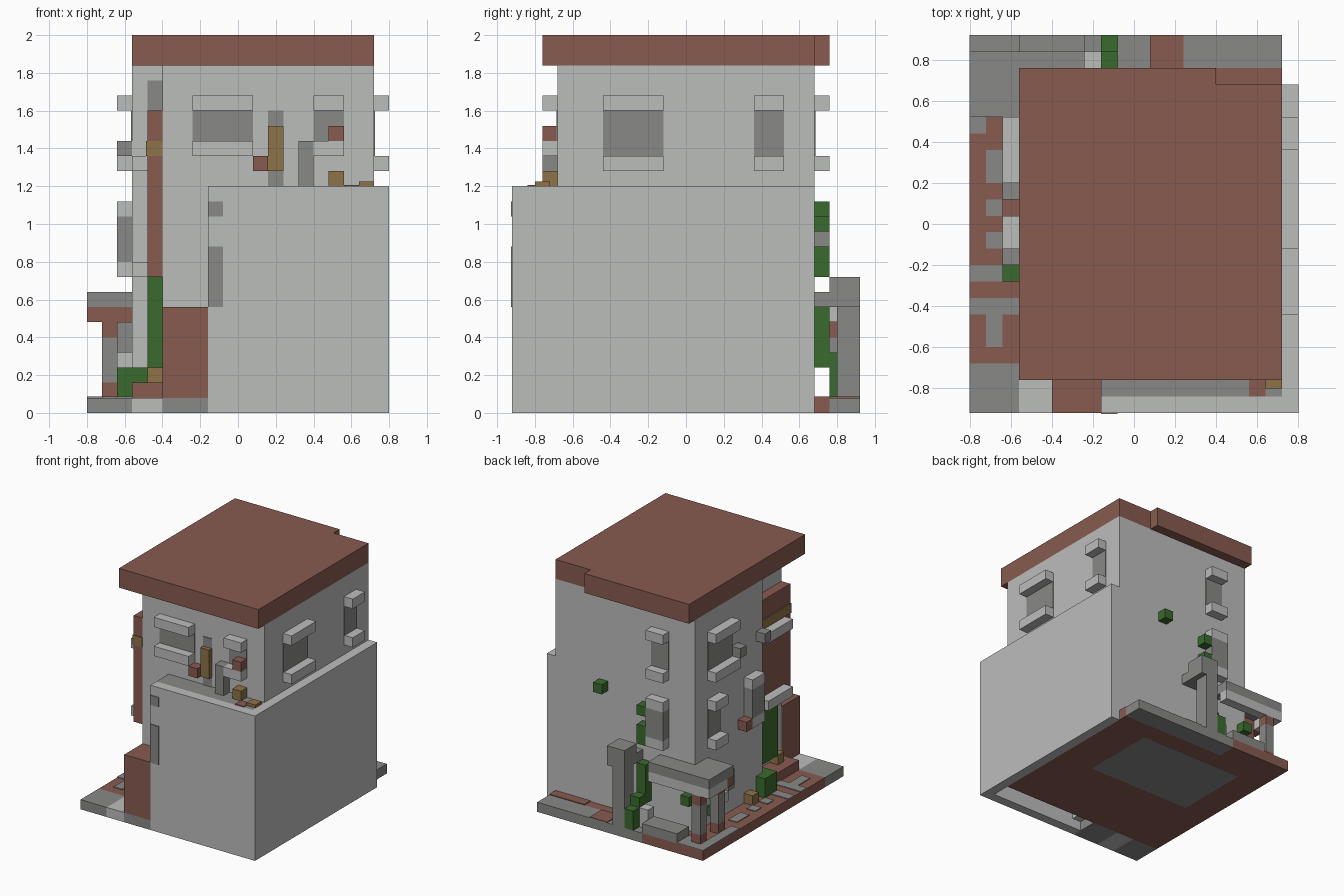
import bpy
import bmesh
from mathutils import Vector

if "Cube" in bpy.data.objects:
    bpy.data.objects.remove(bpy.data.objects["Cube"], do_unlink=True)

UNIT = 0.08                       # one block
ORIGIN = Vector((-0.8, -0.92, 0))
THIN = 0.08                       # plate thickness, in blocks


def material(name, r, g, b):
    mat = bpy.data.materials.new(name)
    mat.use_nodes = True
    mat.diffuse_color = (r, g, b, 1)
    mat.node_tree.nodes["Principled BSDF"].inputs["Base Color"].default_value = (r, g, b, 1)
    return mat


light = material("light plaster", .5, .51, .5)
grey = material("grey stone", .25, .25, .245)
red = material("red brick", .245, .105, .08)
green = material("leaf green", .042, .147, .027)
gold = material("golden wood", .27, .17, .065)


def box(name, mat, xs, ys, zs):
    """Axis-aligned block given by its ranges in block units."""
    mesh = bpy.data.meshes.new(name)
    bm = bmesh.new()
    bmesh.ops.create_cube(bm, size=1)
    for v in bm.verts:
        corner = [r[1] if c > 0 else r[0] for r, c in zip((xs, ys, zs), v.co)]
        v.co = Vector(corner) * UNIT + ORIGIN
    bm.to_mesh(mesh)
    bm.free()
    mesh.materials.append(mat)
    obj = bpy.data.objects.new(name, mesh)
    bpy.context.collection.objects.link(obj)
    return obj


def cube(name, mat, x, y, z, height=1):
    return box(name, mat, (x, x + 1), (y, y + 1), (z, z + height))


def on_wall(name, mat, side, span, zs, depth=1):
    """Block standing out from a wall of the house."""
    if side == "front":
        box(name, mat, span, (3 - depth, 3), zs)
    elif side == "back":
        box(name, mat, span, (20, 20 + depth), zs)
    elif side == "left":
        box(name, mat, (19, 19 + depth), span, zs)
    elif side == "right":
        box(name, mat, (3 - depth, 3), span, zs)
    else:
        box(name, mat, (4 - depth, 4), span, zs)


def window(name, side, span, sill, lintel, pane_depth=THIN):
    on_wall(name + "_sill", light, side, span, (sill, sill + 1))
    on_wall(name + "_lintel", light, side, span, (lintel, lintel + 1))
    on_wall(name + "_pane", grey, side, span, (sill + 1, lintel), pane_depth)


def patch(name, mat, xs, ys):
    box(name, mat, xs, ys, (1, 1 + THIN))


# Ground slab and paving
box("ground", red, (0, 19), (3, 21), (0, 1))
box("ground_back_corner", red, (0, 7), (21, 23), (0, 1))
box("ground_back", grey, (7, 19), (21, 23), (0, 1))
box("front_pavement_left", grey, (5, 8), (0, 3), (0, 1))
box("front_pavement_middle", light, (3, 5), (0, 3), (0, 1))
box("front_pavement_right", grey, (0, 3), (0, 3), (0, 1))
patch("back_path", red, (11, 13), (21, 23))
patch("back_paving", grey, (0, 7), (21, 23))
patch("paving_strip", grey, (0, 3), (8, 9))
patch("paving_strip", grey, (0, 3), (6, 7))
patch("paving_corner", grey, (0, 1), (17, 21))
patch("paving_stub", grey, (1, 2), (4, 6))
for y in (10, 12, 14, 15):
    patch("paving_stone", grey, (1, 2), (y, y + 1))
box("ground_underside", grey, (3, 15), (11, 19), (-THIN / 10, 0))

# House body with a stepped front corner
box("house", light, (5, 19), (3, 20), (1, 23))
box("house_wing", light, (3, 5), (9, 20), (1, 23))

# Roof
box("roof", red, (3, 19), (2, 20), (23, 25))
box("roof_back_overhang", red, (3, 15), (20, 21), (23, 25))

# Front yard walls and terrace
box("yard_front_wall", light, (8, 20), (0, 1), (0, 15))
box("yard_side_wall", light, (19, 20), (1, 20), (0, 15))
box("yard_end_wall", light, (8, 9), (1, 3), (1, 14))
box("terrace", grey, (8, 19), (1, 3), (14, 15))
patch_depth = (-THIN, 0)
for zs in ((7, 11), (13, 14)):
    box("wall_stain", grey, (8, 9), patch_depth, zs)
box("terrace_tile", red, (17, 18), (1, 2), (15, 15 + THIN))
box("low_brick_wall", red, (5, 8), (0, 3), (1, 7))

# Windows
window("front_wide_window", "front", (7, 11), 17, 20)
window("front_small_window", "front", (15, 17), 17, 20)
window("left_wide_window", "left", (6, 10), 16, 20)
window("left_small_window", "left", (16, 18), 16, 20)
window("back_upper_window", "back", (6, 8), 16, 20)
window("back_lower_window", "back", (6, 8), 9, 13, 1)
window("right_upper_window", "right", (14, 18), 16, 20)
window("right_lower_window", "right", (16, 18), 9, 13)
window("right_bay_window", "right", (10, 12), 9, 13, 1)
cube("right_sill_pot", grey, 2, 13, 17)
cube("right_wall_lamp", grey, 2, 9, 17)
cube("right_wall_sign", red, 2, 12, 9)

# Corner bay of brick with ledges
box("corner_bay", red, (4, 5), (3, 9), (9, 17))
box("corner_bay_lower", red, (4, 5), (3, 9), (17, 18))
box("corner_bay_band", gold, (4 - THIN, 5), (3 - THIN, 9), (17, 18))
box("corner_bay_top", red, (4, 5), (3, 9), (18, 20))
box("corner_vent", grey, (4, 5), (9 - THIN, 9), (20, 22))
for z in (9, 16):
    on_wall("corner_bay_ledge", light, "bay", (4, 8), (z, z + 1))
box("corner_step", red, (3, 5), (3, 9), (1, 2))
cube("corner_crate", gold, 4, 4, 2)
box("corner_vine", green, (4, 5), (5, 9), (3, 9))
box("corner_hedge", green, (2, 4), (8, 10), (1, 3))
cube("side_crate", gold, 2, 11, 1)

# Terrace things
on_wall("terrace_door", grey, "front", (12, 13), (15, 20), THIN)
box("terrace_screen", gold, (12, 13), (2.5, 3), (16, 19))
cube("red_box", red, 11, 2, 16)
cube("red_box", red, 16, 2, 18)
cube("terrace_post", grey, 14, 2, 15, 3)
cube("golden_box", gold, 16, 2, 15)
box("golden_box", gold, (18, 19), (1.5, 2.5), (15, 15.3))

# Corner canopy, wrapped around the back corner
box("canopy_side", grey, (0, 3), (18, 22), (7, 8))
box("canopy_back", grey, (3, 7), (20, 22), (7, 8))
box("canopy_fascia_back", light, (0, 7), (21, 22), (6, 7))
box("canopy_fascia_side", light, (0, 1), (19, 21), (6, 7))
box("canopy_beam", red, (0, 3), (18, 19), (6, 7))
for y in (18, 21):
    cube("canopy_post_base", red, 1, y, 1)
    cube("canopy_post", grey, 1, y, 2, 3)
    cube("canopy_post_cap", red, 1, y, 5)
cube("stall_stand", grey, 2, 15, 4, 2)
cube("stall_shelf", light, 2, 16, 3)
cube("stall_plant", green, 2, 17, 2)
cube("stall_plant", green, 3, 20, 4)
box("bench", grey, (3, 7), (21, 23), (1, 2))
cube("stool", light, 7, 21, 1, 2)

# Back post with a beam to the house
box("back_post", grey, (9, 10.4), (21.5, 23), (1, 7))
box("back_post_cap", grey, (9, 11), (21, 23), (7, 9))
box("back_post_beam", grey, (9, 11), (20, 22), (7, 8))
box("back_drain", red, (15, 19), (20, 21), (1, 1 + THIN))

# Climbing plants on the back
cube("shrub", green, 8, 22, 1, 2)
cube("shrub", green, 8, 21, 1, 3)
for x, z, height in ((8, 3, 4), (8, 9, 2), (8, 12, 1), (13, 13, 1)):
    cube("climbing_plant", green, x, 20, z, height)
